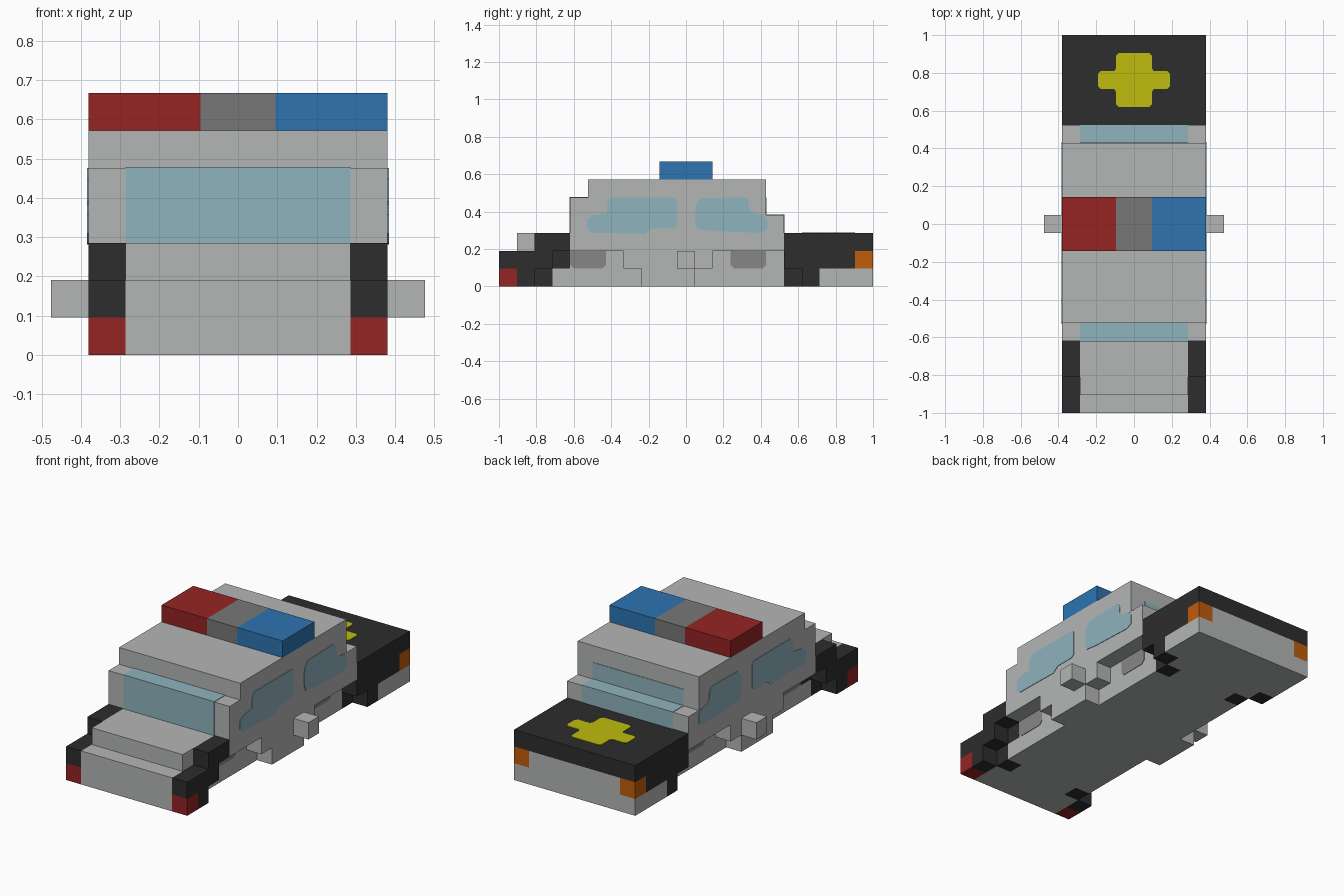
import bpy, bmesh
from mathutils import Vector

if "Cube" in bpy.data.objects:
    bpy.data.objects.remove(bpy.data.objects["Cube"], do_unlink=True)

U = 2 / 21      # one block of the grid the car is laid out on
E = 0.03        # plate thickness in blocks


def material(name, hex_code):
    def linear(v):
        return v / 12.92 if v <= 0.04045 else ((v + 0.055) / 1.055) ** 2.4
    rgb = [linear(int(hex_code[i:i + 2], 16) / 255) for i in (0, 2, 4)]
    m = bpy.data.materials.new(name)
    m.use_nodes = True
    m.diffuse_color = (*rgb, 1)
    m.node_tree.nodes["Principled BSDF"].inputs["Base Color"].default_value = (*rgb, 1)
    return m


grey = material("body grey", "B4B6B5")
black = material("trim black", "2D2D2D")
red = material("light red", "962324")
blue = material("light blue", "2D74B0")
mid_grey = material("light bar grey", "777777")
wheel_grey = material("wheel grey", "868686")
glass = material("window blue", "8FB3BE")
yellow = material("marking yellow", "BFBC0D")
orange = material("tail light orange", "C15C0C")


def prism(name, pts, a, b, mat, axis="X"):
    """Extrude a (y, z) profile along x, or an (x, y) outline along z; in blocks."""
    bm = bmesh.new()

    def place(p, q, d):
        x, y, z = (d, p, q) if axis == "X" else (p, q, d)
        return Vector((x, y - 10.5, z)) * U
    face = bm.faces.new([bm.verts.new(place(p, q, a)) for p, q in pts])
    ext = bmesh.ops.extrude_face_region(bm, geom=[face])
    shift = place(*pts[0], b) - place(*pts[0], a)
    bmesh.ops.translate(bm, vec=shift,
                        verts=[g for g in ext["geom"] if isinstance(g, bmesh.types.BMVert)])
    bmesh.ops.recalc_face_normals(bm, faces=bm.faces)
    mesh = bpy.data.meshes.new(name)
    bm.to_mesh(mesh)
    bm.free()
    mesh.materials.append(mat)
    obj = bpy.data.objects.new(name, mesh)
    bpy.context.collection.objects.link(obj)
    return obj


def rect(y0, y1, z0, z1):
    return [(y0, z0), (y1, z0), (y1, z1), (y0, z1)]


# Central body: chassis, hood, trunk lid and stepped cabin
prism("chassis", rect(0, 21, 0, 2), -2, 2, grey)
prism("hood", rect(1, 4, 2, 3), -3, 3, grey)
prism("trunk_lid", rect(16, 21, 2, 3), -4, 4, black)
prism("cabin", [(4, 2), (16, 2), (16, 4), (15, 4), (15, 6), (5, 6), (5, 5), (4, 5)],
      -4, 4, grey)

# Windshield and rear window wrap over the cabin steps
prism("windshield", [(4 - E, 3), (4, 3), (4, 5), (5, 5), (5, 5 + E), (4 - E, 5 + E)],
      -3, 3, glass)
prism("rear_window", [(16, 3), (16 + E, 3), (16 + E, 4 + E), (15 + E, 4 + E),
                      (15 + E, 5), (15, 5), (15, 4), (16, 4)], -3, 3, glass)

# Roof light bar
for name, x0, x1, mat in (("light_bar_red", -4, -1, red),
                          ("light_bar_middle", -1, 1, mid_grey),
                          ("light_bar_blue", 1, 4, blue)):
    prism(name, rect(9, 12, 6, 7), x0, x1, mat)

# Yellow cross on the trunk lid, mirrored from one quarter outline
quarter = [(2, .35), (1.85, .5), (1.1, .5), (1, .65), (1, 1.35), (.85, 1.5)]
half = quarter + [(-x, y) for x, y in reversed(quarter)]
outline = half + [(x, -y) for x, y in reversed(half)]
prism("trunk_cross", [(x, y + 18.5) for x, y in outline], 3, 3 + E, yellow, "Z")

# Side parts: name, profile, inner x, outer x, material
front_glass = [(4.95, 3.25), (5.2, 3), (6, 3), (8.2, 2.95), (8.6, 3.25), (9.8, 3.25),
               (10, 3.4), (10, 4.85), (9.85, 5), (6.35, 5), (6.1, 4.7), (6.05, 4.1),
               (5.3, 4), (4.95, 3.75)]
rear_glass = [(11, 3.6), (11.15, 3.2), (12, 3.1), (14.7, 3), (15.05, 3.2), (15.05, 3.75),
              (14.85, 4), (14.3, 4.1), (14.05, 4.3), (14, 4.85), (13.8, 5),
              (11.35, 4.95), (11.05, 4.6)]


def wheel(y):
    return [(y, 2), (y, 1.2), (y + .2, 1), (y + 1.8, 1), (y + 2, 1.2), (y + 2, 2)]


side_parts = [
    # inner rails behind the wheel arches
    ("front_rail", rect(0, 2, 0, 2), 2, 3, grey),
    ("front_arch_liner", [(2, 0), (3, 0), (3, 1), (4, 1), (4, 2), (2, 2)], 2, 3, black),
    ("middle_rail", [(3, 0), (16, 0), (16, 2), (4, 2), (4, 1), (3, 1)], 2, 3, grey),
    ("rear_arch_liner", rect(16, 17, 0, 2), 2, 3, black),
    ("rear_rail", rect(17, 21, 0, 2), 2, 3, grey),
    ("front_wheel", wheel(4), 3, 3 + E, wheel_grey),
    ("rear_wheel", wheel(13), 3, 3 + E, wheel_grey),
    # outer panels with stepped arches
    ("front_light", rect(0, 1, 0, 1), 3, 4, red),
    ("front_fender", [(1, 0), (2, 0), (2, 1), (3, 1), (3, 2), (4, 2), (4, 3), (2, 3),
                      (2, 2), (0, 2), (0, 1), (1, 1)], 3, 4, black),
    ("side_sill", [(8, 0), (11, 0), (11, 1), (12, 1), (12, 2), (7, 2), (7, 1), (8, 1)],
     3, 4, grey),
    ("rear_fender", [(17, 0), (18, 0), (18, 1), (20, 1), (20, 2), (16, 2), (16, 1),
                     (17, 1)], 3, 4, black),
    ("rear_bumper_side", rect(18, 21, 0, 1), 3, 4, grey),
    ("tail_light", rect(20, 21, 1, 2), 3, 4, orange),
    ("side_mirror", rect(10, 11, 1, 2), 4, 5, grey),
    ("front_side_window", front_glass, 4, 4 + E, glass),
    ("rear_side_window", rear_glass, 4, 4 + E, glass),
]
for side, s in (("left", 1), ("right", -1)):
    for name, pts, x0, x1, mat in side_parts:
        prism(f"{side}_{name}", pts, s * x0, s * x1, mat)
